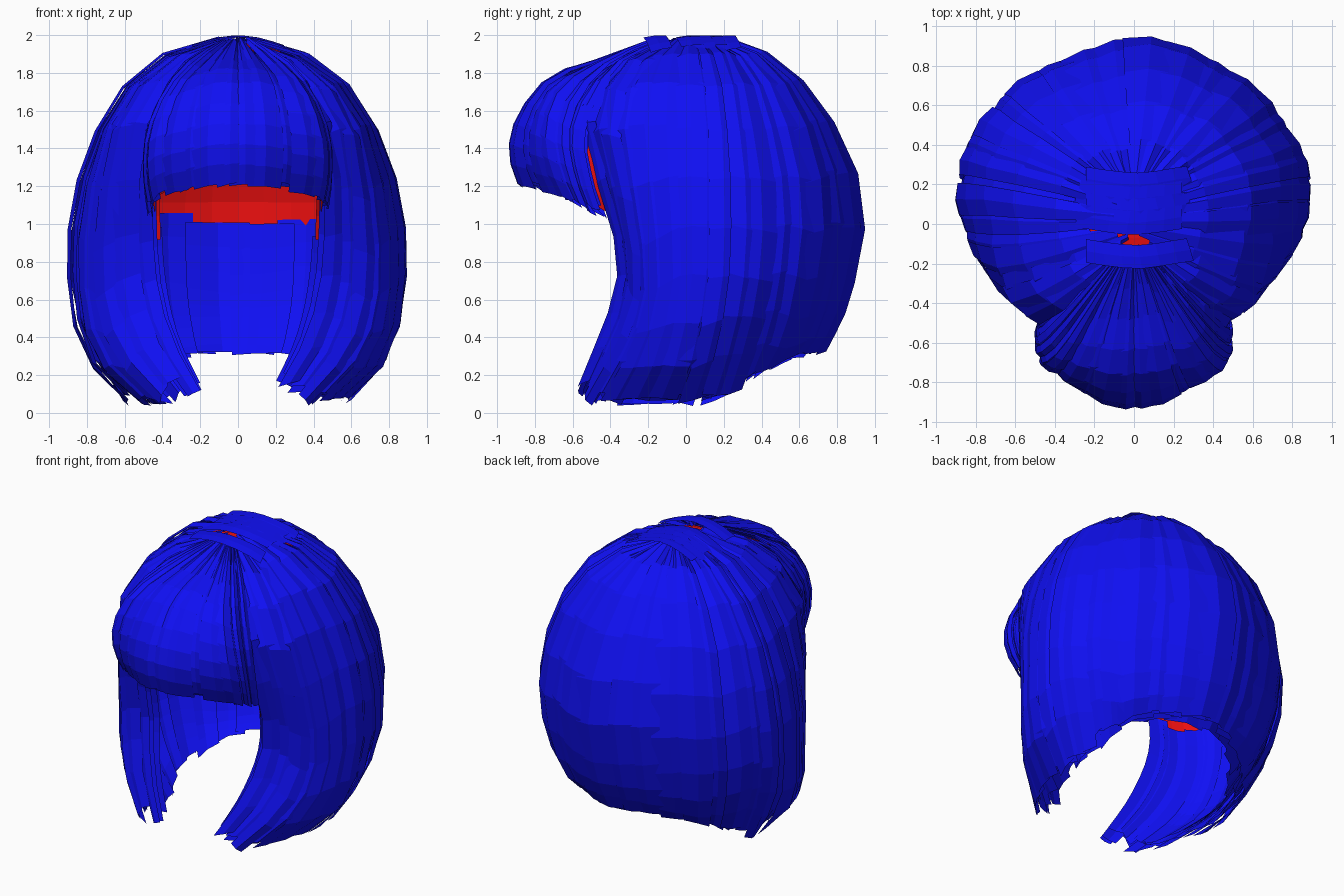
import bpy, random
from mathutils import Vector

if "Cube" in bpy.data.objects:
    bpy.data.objects.remove(bpy.data.objects["Cube"])
random.seed(7)


def material(name, rgb):
    m = bpy.data.materials.new(name)
    m.diffuse_color = (*rgb, 1)
    m.use_nodes = True
    m.node_tree.nodes["Principled BSDF"].inputs["Base Color"].default_value = m.diffuse_color
    return m


BLUE = material("hair_blue", (0.005, 0.005, 0.9))
RED = material("lining_red", (0.85, 0.005, 0.005))

# Hair flow guides, root to tip, right half only: front lock round to the nape
SIDE = [
    [(.02, -.12, 1.96), (.24, -.40, 1.83), (.43, -.55, 1.5), (.45, -.40, 1.03), (.43, -.36, .7), (.35, -.46, .4), (.19, -.58, .10)],
    [(.02, -.06, 1.97), (.40, -.24, 1.82), (.64, -.32, 1.5), (.73, -.24, 1.0), (.73, -.22, .6), (.63, -.33, .3), (.38, -.48, .03)],
    [(.02, .02, 1.98), (.46, .03, 1.83), (.71, .05, 1.5), (.84, .05, 1.1), (.86, .05, .7), (.78, -.02, .3), (.50, -.12, .02)],
    [(.02, .09, 1.98), (.42, .25, 1.84), (.69, .33, 1.5), (.81, .38, 1.1), (.83, .36, .7), (.74, .30, .4), (.57, .20, .07)],
    [(.02, .14, 1.98), (.28, .42, 1.85), (.47, .62, 1.53), (.56, .72, 1.1), (.56, .68, .7), (.50, .60, .4), (.43, .50, .26)],
    [(0, .16, 1.98), (0, .49, 1.84), (0, .76, 1.53), (0, .925, 1.1), (0, .86, .65), (0, .78, .45), (0, .70, .29)],
]
# Fringe guides, outer edge to centre
FRINGE = [
    [(.05, -.10, 1.96), (.30, -.36, 1.82), (.47, -.52, 1.5), (.49, -.50, 1.25), (.46, -.42, 1.0)],
    [(.04, -.14, 1.96), (.20, -.42, 1.84), (.33, -.64, 1.7), (.41, -.72, 1.5), (.43, -.70, 1.3), (.40, -.62, 1.12)],
    [(0, -.14, 1.96), (0, -.42, 1.86), (0, -.70, 1.77), (0, -.87, 1.57), (0, -.92, 1.37), (0, -.86, 1.17)],
]


def mirrored(cols):
    cols = [[Vector(p) for p in c] for c in cols]
    return cols + [[Vector((-p.x, p.y, p.z)) for p in c] for c in cols[-2::-1]]


def spline(pts, s):
    n = len(pts) - 1
    s = min(max(s, 0), n)
    i = min(int(s), n - 1)
    f = s - i
    b, c = pts[i], pts[i + 1]
    a = pts[i - 1] if i > 0 else b * 2 - c
    d = pts[i + 2] if i + 2 <= n else c * 2 - b
    return (b * 2 + (c - a) * f + (a * 2 - b * 5 + c * 4 - d) * f * f
            + (b * 3 - a - c * 3 + d) * f ** 3) * .5


def surface(cols, u, t, lift):
    p = spline([spline(c, t * (len(c) - 1)) for c in cols], u)
    out = (p - Vector((0, .05, min(p.z, .9)))).normalized()
    return p + out * lift


class Part:
    """Collects ribbons into one mesh object."""
    def __init__(self, name, mat):
        self.name, self.mat, self.v, self.f = name, mat, [], []

    def ribbon(self, cols, u0, u1, t0, t1, t1b, lift0, lift1, bow=.012, nu=2, nt=9):
        base = len(self.v)
        for j in range(nt + 1):
            for i in range(nu + 1):
                a = i / nu
                end = t1 + (t1b - t1) * a
                lift = lift0 + (lift1 - lift0) * a + bow * 4 * a * (1 - a)
                self.v.append(surface(cols, u0 + (u1 - u0) * a, t0 + (end - t0) * j / nt, lift))
        w = nu + 1
        for j in range(nt):
            for i in range(nu):
                k = base + j * w + i
                self.f.append((k, k + w, k + w + 1, k + 1))

    def build(self):
        me = bpy.data.meshes.new(self.name)
        me.from_pydata([tuple(v) for v in self.v], [], self.f)
        me.materials.append(self.mat)
        ob = bpy.data.objects.new(self.name, me)
        bpy.context.collection.objects.link(ob)


def locks(name, cols, count, width, lo, hi, t0, ends, mat=BLUE):
    part = Part(name, mat)
    span = len(cols) - 1
    for k in range(count):
        c = span * (k + .5) / count + random.uniform(-.04, .04)
        w = width * random.uniform(.8, 1.15) / 2
        e = [random.uniform(*ends) for _ in range(2)]
        l = [random.uniform(lo, hi), random.uniform(lo, hi)]
        part.ribbon(cols, max(0, c - w), min(span, c + w), t0 + random.uniform(0, .03), e[0], e[1], *l)
    part.build()


side, fringe = mirrored(SIDE), mirrored(FRINGE)

# Outer hair: overlapping long locks and the fringe
locks("long_locks", side, 34, .48, -.01, .025, 0, (.94, 1.0))
locks("under_locks", side, 26, .55, -.035, -.01, .02, (.92, .99))
locks("fringe_locks", fringe, 18, .38, -.005, .035, 0, (.93, 1.0))
# Wide strands overlapping the join between fringe and sides
locks("fringe_under_locks", fringe, 12, .5, -.03, -.005, .02, (.9, .97))
# Inner layer around the nape and cheeks
locks("inner_locks", side, 24, .55, -.085, -.065, .51, (.95, .99))

# Red lining under the upper hair
lining = Part("cap_lining", RED)
lining.ribbon(side, 0, 10, 0, .55, .55, -.055, -.055, 0, 40, 9)
lining.ribbon(fringe, 0, 4, 0, .93, .93, -.045, -.045, 0, 16, 10)
lining.build()

# Red crown of the cap, showing at the parting
bpy.ops.mesh.primitive_uv_sphere_add(segments=16, ring_count=8, location=(0, .03, 1.9))
crown = bpy.context.object
crown.name = "cap_crown"
crown.scale = (.25, .27, .06)
crown.data.materials.append(RED)

# Short strands crossing the parting
parting = Part("parting_strands", BLUE)
for y, s in ((.19, 1), (.12, -1), (.06, 1), (0, -1), (-.17, 1)):
    strand = [[Vector((x * s, y + dy + .15 * abs(x), z)) for x, z in
               ((-.24, 1.93), (-.10, 1.97), (.04, 1.98), (.18, 1.95), (.3, 1.9))] for dy in (-.06, .06)]
    parting.ribbon(strand, 0, 1, 0, 1, .92, .008, .018, .004, 2, 6)
parting.build()
